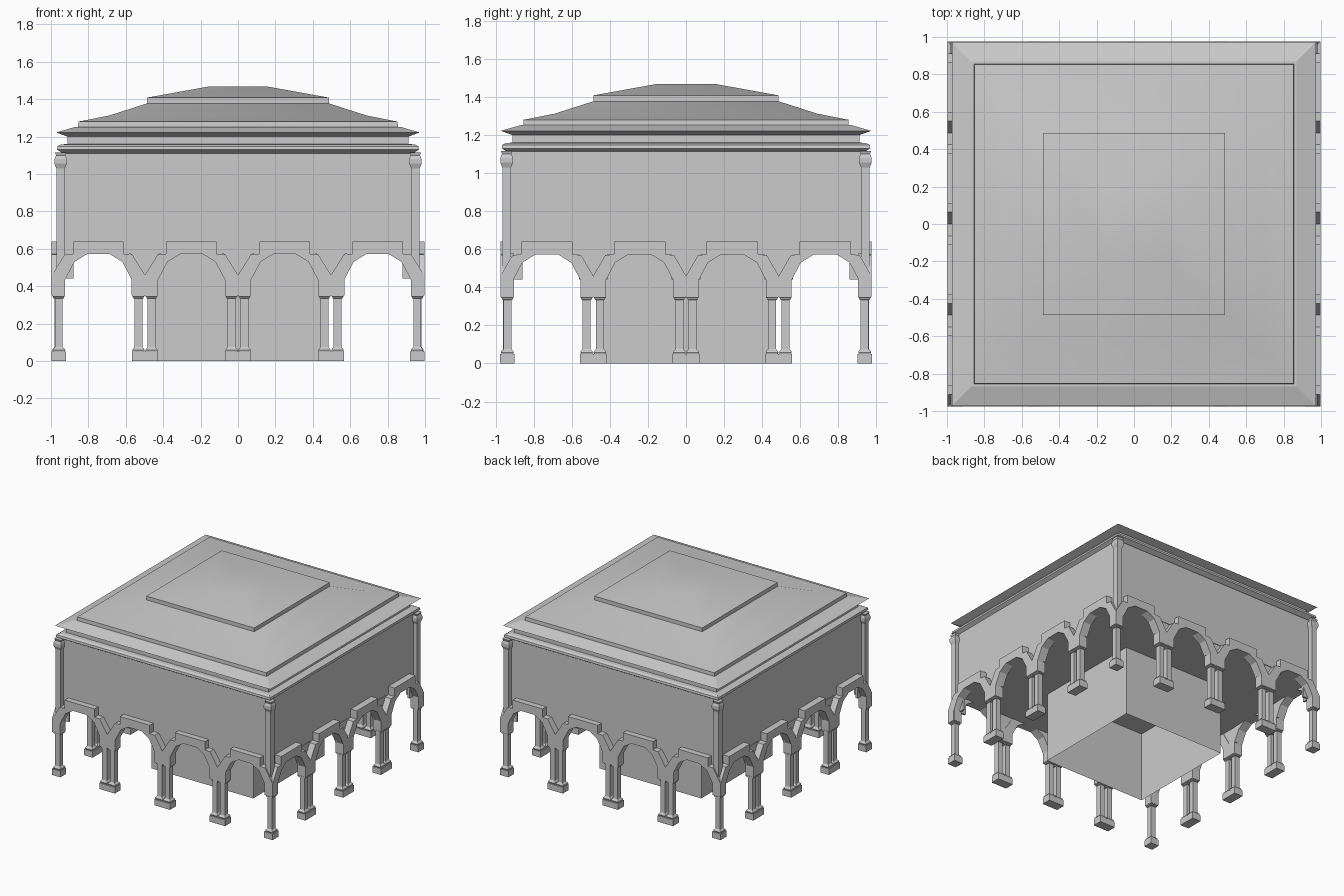
import bpy, bmesh
from mathutils import Vector

if "Cube" in bpy.data.objects:
    bpy.data.objects.remove(bpy.data.objects["Cube"])

stone = bpy.data.materials.new("pale_grey_stone")
stone.diffuse_color = (0.6, 0.6, 0.6, 1)
stone.use_nodes = True
stone.node_tree.nodes["Principled BSDF"].inputs["Base Color"].default_value = stone.diffuse_color


def finish(name, bm, smooth=False):
    bmesh.ops.recalc_face_normals(bm, faces=bm.faces[:])
    me = bpy.data.meshes.new(name)
    bm.to_mesh(me)
    bm.free()
    ob = bpy.data.objects.new(name, me)
    bpy.context.collection.objects.link(ob)
    me.materials.append(stone)
    if smooth:
        bpy.ops.object.select_all(action='DESELECT')
        ob.select_set(True)
        bpy.context.view_layer.objects.active = ob
        bpy.ops.object.shade_smooth_by_angle(angle=0.45)
    return ob


def tower(bm, cx, cy, profile, top=True, bottom=True):
    """Stack of rectangles: profile holds (half x, half y, z)."""
    rings = []
    for hx, hy, z in profile:
        rings.append([bm.verts.new((cx + sx * hx, cy + sy * hy, z))
                      for sx, sy in ((-1, -1), (1, -1), (1, 1), (-1, 1))])
    for a, b in zip(rings, rings[1:]):
        for i in range(4):
            j = (i + 1) % 4
            bm.faces.new((a[i], a[j], b[j], b[i]))
    if bottom:
        bm.faces.new(rings[0][::-1])
    if top:
        bm.faces.new(rings[-1])


def sq(points):
    return [(h, h, z) for h, z in points]


# Upper storey with its flat ceiling
bm = bmesh.new()
tower(bm, 0, 0, [(.94, .928, .572), (.94, .928, 1.12)])
finish("upper_walls", bm)

# Inner ground-floor core, open at the bottom
bm = bmesh.new()
tower(bm, 0, 0, sq([(.46, 0), (.46, .571)]), top=False, bottom=False)
finish("inner_core", bm)

# Corner pilasters with flared capitals
bm = bmesh.new()
for sx in (-1, 1):
    for sy in (-1, 1):
        tower(bm, sx * .948, sy * .942,
              sq([(.023, .5), (.023, 1.03), (.033, 1.055), (.033, 1.08),
                  (.025, 1.1), (.03, 1.115)]))
finish("corner_pilasters", bm)

# Cornice, flared eave and first roof step
bm = bmesh.new()
tower(bm, 0, 0, sq([(.935, 1.11), (.968, 1.13), (.965, 1.148), (.945, 1.158),
                    (.912, 1.16), (.912, 1.2), (.972, 1.222), (.868, 1.252),
                    (.855, 1.252), (.853, 1.28)]))
finish("cornice_and_eave", bm)

# Lower roof slope, slightly concave
bm = bmesh.new()
tower(bm, 0, 0, sq([(.853, 1.28), (.69, 1.312), (.487, 1.377)]), bottom=False)
finish("lower_roof", bm, True)

# Roof cap
bm = bmesh.new()
tower(bm, 0, 0, sq([(.487, 1.376), (.487, 1.408), (.16, 1.467)]), bottom=False)
finish("roof_cap", bm, True)

# Arcade arches on four sides: half outline is mirrored, then extruded inwards
DEPTH = .072
SIDES = [("front", Vector((1, 0, 0)), Vector((0, -1, 0)), .995, .975),
         ("back", Vector((-1, 0, 0)), Vector((0, 1, 0)), .995, .975),
         ("right", Vector((0, 1, 0)), Vector((1, 0, 0)), .975, .996),
         ("left", Vector((0, -1, 0)), Vector((-1, 0, 0)), .975, .996)]
for name, along, out, half, face in SIDES:
    h = half / 4
    inner = [(.178, .35), (.178, .435), (.128, .53), (.06, .572)]
    outer = [(.135, .64), (.135, .572), (.18, .57), (h, .46), (h, .35)]
    right = inner + outer
    outline = ([(-x, z) for x, z in inner[::-1]][::-1]
               and inner[::-1]) + []
    # walk: right inner down, right outer up, left outer down, left inner up
    outline = inner[::-1] + outer[::-1]
    outline += [(-x, z) for x, z in outer] + [(-x, z) for x, z in inner]
    bm = bmesh.new()
    for k in range(4):
        c = -half + h * (2 * k + 1)
        vs = [bm.verts.new(along * (c + x) + out * face + Vector((0, 0, z)))
              for x, z in outline]
        f = bm.faces.new(vs)
        ext = bmesh.ops.extrude_face_region(bm, geom=[f], use_keep_orig=True)
        moved = [v for v in ext["geom"] if isinstance(v, bmesh.types.BMVert)]
        bmesh.ops.translate(bm, verts=moved, vec=-out * DEPTH)
    finish(name + "_arches", bm)

    # Wall infill behind the notches between arches
    bm = bmesh.new()
    for k in range(5):
        c = -half + 2 * h * k
        w = .075
        if k in (0, 4):
            c *= (half - .075) / half
            w = .04
        p = along * c + out * (face - .06)
        hx, hy = (w, .008) if abs(along.x) > .5 else (.008, w)
        tower(bm, p.x, p.y, [(hx, hy, .44), (hx, hy, .58)])
    finish(name + "_spandrel_infill", bm)

SHAFT = [(.03, .05), (.033, .058), (.03, .066), (.025, .07), (.021, .076),
         (.021, .333), (.028, .336), (.028, .343), (.033, .346), (.033, .352)]

# Paired columns on shared plinths
for name, along, out, half, face in SIDES:
    bm = bmesh.new()
    for k in (-1, 0, 1):
        p = along * (k * half / 2) + out * (face - DEPTH / 2)
        hx, hy = (.07, .038) if abs(along.x) > .5 else (.038, .07)
        tower(bm, p.x, p.y, [(hx, hy, 0), (hx, hy, .05)])
        for s in (-1, 1):
            q = p + along * s * .035
            tower(bm, q.x, q.y, sq(SHAFT))
    finish(name + "_columns", bm)

# Single corner columns
bm = bmesh.new()
for sx in (-1, 1):
    for sy in (-1, 1):
        tower(bm, sx * .958, sy * .938, sq([(.038, 0), (.038, .05)]))
        tower(bm, sx * .958, sy * .938, sq(SHAFT))
finish("corner_columns", bm)
